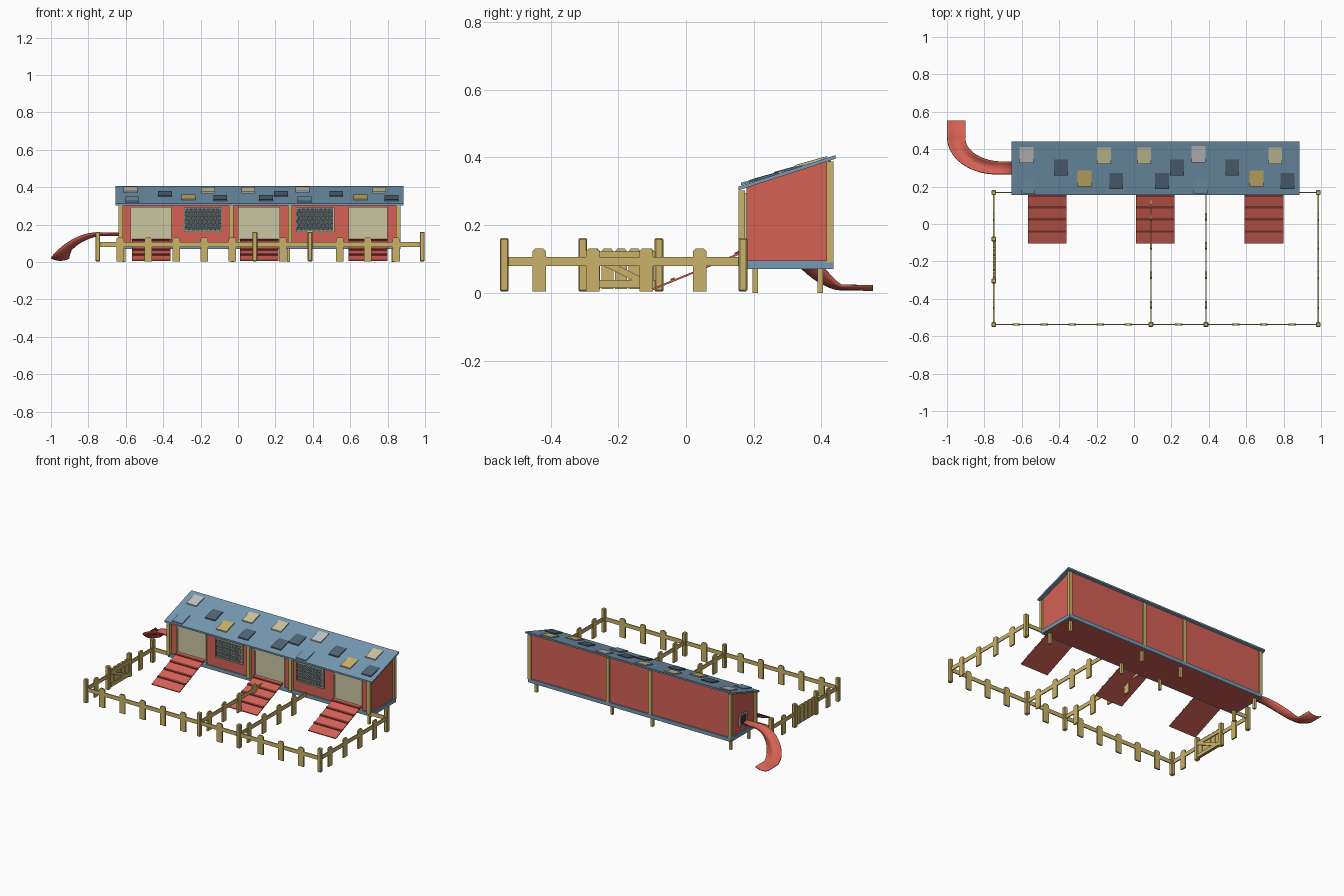
import bpy, bmesh, math
from mathutils import Vector

cube = bpy.data.objects.get("Cube")
if cube:
    bpy.data.objects.remove(cube, do_unlink=True)


def material(name, *rgb):
    m = bpy.data.materials.new(name)
    m.use_nodes = True
    m.diffuse_color = (*rgb, 1)
    m.node_tree.nodes["Principled BSDF"].inputs["Base Color"].default_value = (*rgb, 1)
    return m


red = material("barn red", 0.66, 0.12, 0.09)
dark_red = material("dark red", 0.25, 0.045, 0.035)
tan = material("tan wood", 0.60, 0.45, 0.14)
blue = material("blue grey", 0.18, 0.32, 0.45)
slate = material("dark slate", 0.08, 0.13, 0.18)
grey = material("light grey", 0.55, 0.55, 0.55)
cream = material("pale cream", 0.60, 0.57, 0.36)
black = material("dark opening", 0.04, 0.04, 0.04)


def finish(name, bm, mat):
    bmesh.ops.recalc_face_normals(bm, faces=bm.faces)
    me = bpy.data.meshes.new(name)
    bm.to_mesh(me)
    bm.free()
    me.materials.append(mat)
    ob = bpy.data.objects.new(name, me)
    bpy.context.collection.objects.link(ob)
    return ob


def prism(name, pts, a, b, mat, axis="x"):
    """Extrude a (y, z) profile along x, or an (x, z) profile along y."""
    bm = bmesh.new()
    place = (lambda p: (a, *p)) if axis == "x" else (lambda p: (p[0], a, p[1]))
    face = bm.faces.new([bm.verts.new(place(p)) for p in pts])
    ext = bmesh.ops.extrude_face_region(bm, geom=[face])["geom"]
    move = Vector((b - a, 0, 0) if axis == "x" else (0, b - a, 0))
    bmesh.ops.translate(bm, vec=move, verts=[v for v in ext if isinstance(v, bmesh.types.BMVert)])
    return finish(name, bm, mat)


def box(name, x0, x1, y0, y1, z0, z1, mat):
    return prism(name, [(y0, z0), (y1, z0), (y1, z1), (y0, z1)], x0, x1, mat)


def slat(name, y0, z0, y1, z1, t, x0, x1, mat):
    """Board running between two (y, z) points with thickness upward."""
    return prism(name, [(y0, z0), (y1, z1), (y1, z1 + t), (y0, z0 + t)], x0, x1, mat)


def frame(name, u0, u1, z0, z1, w, bounds):
    """Rectangular border; bounds(u0, u1, z0, z1) places each strip."""
    for a, b, c, d in ((u0, u1, z0, z0 + w), (u0, u1, z1 - w, z1),
                       (u0, u0 + w, z0 + w, z1 - w), (u1 - w, u1, z0 + w, z1 - w)):
        bounds(name, a, b, c, d)


# House body, floor and skirting
LEFT, RIGHT, FRONT, BACK = -0.63, 0.86, 0.178, 0.427


def roof_z(y):
    return 0.303 + (y - 0.155) * 0.325


prism("house_walls", [(FRONT, 0.08), (BACK, 0.08), (BACK, roof_z(BACK)), (FRONT, roof_z(FRONT))],
      LEFT, RIGHT, red)
box("floor", LEFT, RIGHT, FRONT, BACK, 0.07, 0.08, red)
for y in (0.17, BACK):
    box("long_skirting", LEFT - 0.008, RIGHT + 0.008, y, y + 0.008, 0.07, 0.095, blue)
for x in (LEFT - 0.008, RIGHT):
    box("end_skirting", x, x + 0.008, FRONT, BACK, 0.07, 0.095, blue)
slat("roof", 0.155, roof_z(0.155), 0.442, roof_z(0.442), 0.011, -0.655, 0.885, blue)

# Upright timbers and feet
for x in (-0.628, -0.035, 0.278, 0.857):
    for y in (0.165, 0.425):
        box("wall_post", x - 0.012, x + 0.012, y - 0.01, y + 0.01, 0.09, roof_z(y - 0.01), tan)
for x in (-0.61, -0.03, 0.27, 0.83):
    for y in (0.205, 0.397):
        box("foot", x - 0.008, x + 0.008, y - 0.008, y + 0.008, 0, 0.07, tan)


def front_strip(name, a, b, c, d):
    box(name, a, b, 0.169, FRONT, c, d, cream)


# Doors, each with a ramp and cleats
for x0, x1 in ((-0.575, -0.355), (0.0, 0.225), (0.59, 0.80)):
    box("door_panel", x0, x1, 0.174, FRONT, 0.095, 0.295, cream)
    frame("door_frame", x0, x1, 0.095, 0.295, 0.008, front_strip)
    r0 = (x0 + x1) / 2 - 0.103
    slat("ramp", -0.103, 0.006, 0.17, 0.118, 0.006, r0, r0 + 0.206, red)
    for y in (-0.04, 0.026, 0.09, 0.15):
        z = 0.011 + (y + 0.103) * 0.41
        slat("ramp_cleat", y - 0.006, z - 0.002, y + 0.006, z + 0.003, 0.006, r0, r0 + 0.206, dark_red)

# Wire mesh windows
for x0, x1 in ((-0.29, -0.085), (0.31, 0.515)):
    z0, z1, r = 0.162, 0.292, 0.0135
    box("window_opening", x0, x1, 0.175, FRONT, z0, z1, slate)
    frame("window_frame", x0, x1, z0, z1, 0.006, front_strip)
    bm = bmesh.new()
    dx, dz = r * math.sqrt(3), r * 1.5
    for row in range(6):
        for col in range(8):
            cx = x0 + 0.016 + (col + 0.5 * (row % 2)) * dx
            cz = z0 + 0.014 + row * dz
            ring = []
            for k in range(6):
                a = math.pi / 6 + k * math.pi / 3
                ring.append(bm.verts.new((cx + r * math.cos(a), 0.173, cz + r * math.sin(a))))
            bm.faces.new(ring)
    bmesh.ops.remove_doubles(bm, verts=bm.verts, dist=0.001)
    mesh = finish("window_mesh", bm, cream)
    wire = mesh.modifiers.new("wire", "WIREFRAME")
    wire.thickness = 0.005

# Loose roof tiles
tiles = {
    grey: ((-0.575, 0.37), (0.345, 0.373)),
    slate: ((-0.39, 0.303), (-0.095, 0.23), (0.15, 0.23), (0.23, 0.303), (0.525, 0.303), (0.82, 0.23)),
    tan: ((-0.265, 0.243), (0.655, 0.243)),
    cream: ((-0.16, 0.365), (0.055, 0.365), (0.755, 0.365)),
    blue: ((-0.565, 0.205), (0.355, 0.205)),
}
for mat, spots in tiles.items():
    for x, y in spots:
        y0, y1 = y - 0.043, y + 0.043
        slat("roof_tile", y0, roof_z(y0) + 0.013, y1, roof_z(y1) + 0.009, 0.007, x - 0.037, x + 0.037, mat)

# Slide hatch in the end wall
box("hatch_opening", LEFT - 0.004, LEFT, 0.262, 0.338, 0.135, 0.21, black)
frame("hatch_frame", 0.262, 0.338, 0.135, 0.21, 0.008,
      lambda n, a, b, c, d: box(n, LEFT - 0.009, LEFT, a, b, c, d, grey))

# Slide: a shallow trough swept along a straight, a quarter turn and a run-out
path = [(Vector((-0.63, 0.30, 0.14)), Vector((-1, 0, 0)), 0)]
STEPS = 16
for i in range(STEPS + 1):
    t = i / STEPS
    a = t * math.pi / 2
    drop = t * t * (3 - 2 * t)
    centre = Vector((-0.72 - 0.23 * math.sin(a), 0.46 - 0.16 * math.cos(a), 0.14 - 0.133 * drop))
    path.append((centre, Vector((-0.23 * math.cos(a), 0.16 * math.sin(a), 0)).normalized(), t))
path.append((Vector((-0.95, 0.553, 0.006)), Vector((0, 1, 0)), 1))
bm = bmesh.new()
rows = []
for centre, along, t in path:
    side = Vector((along.y, -along.x, 0))
    half = 0.035 + 0.015 * t
    rim = 0.013 + 0.02 * math.sin(math.pi * t)
    rows.append([bm.verts.new(centre + side * half * s + Vector((0, 0, rim * s * s)))
                 for s in (-1, -0.75, -0.4, 0, 0.4, 0.75, 1)])
for p, q in zip(rows, rows[1:]):
    for j in range(len(p) - 1):
        bm.faces.new((p[j], p[j + 1], q[j + 1], q[j]))
slide = finish("slide", bm, red)
slide.modifiers.new("thickness", "SOLIDIFY").thickness = 0.005
bpy.context.view_layer.objects.active = slide
slide.select_set(True)
bpy.ops.object.shade_smooth_by_angle()
slide.select_set(False)


# Fence parts
def picket(x, y, axis, width=0.04, base=0.004):
    u, v = (x, y) if axis == "x" else (y, x)
    w = width / 2
    pts = [(u - w, base), (u + w, base), (u + w, 0.123), (u + w * 0.6, 0.131),
           (u - w * 0.6, 0.131), (u - w, 0.123)]
    prism("picket", pts, v - 0.005, v + 0.005, tan, "y" if axis == "x" else "x")


def post(x, y):
    ob = box("fence_post", x - 0.013, x + 0.013, y - 0.013, y + 0.013, 0.004, 0.162, tan)
    ob.modifiers.new("soft_edges", "BEVEL").width = 0.004


def rail(x0, x1, y0, y1, z0=0.08, z1=0.106):
    box("fence_rail", x0 - 0.003, x1 + 0.003, y0 - 0.003, y1 + 0.003, z0, z1, tan)


WEST, EAST, NEAR, FAR = -0.75, 0.985, -0.537, 0.168
GATE = (-0.305, -0.08)

# Front run and short returns to the house
rail(WEST, EAST, NEAR, NEAR)
rail(WEST, LEFT, FAR, FAR)
rail(RIGHT, EAST, FAR, FAR)
for x in (-0.63, -0.48, -0.33, -0.18, -0.03, 0.24, 0.545, 0.695, 0.845):
    picket(x, NEAR, "x")

# Side runs and dividers
for x in (WEST, 0.09, 0.385, EAST):
    post(x, NEAR)
    if x in (WEST, EAST):
        post(x, FAR)
    for y in (-0.433, -0.275, -0.117, 0.04):
        if x != WEST or not GATE[0] < y < GATE[1]:
            picket(x, y, "y")
    if x == WEST:
        rail(x, x, NEAR, GATE[0])
        rail(x, x, GATE[1], FAR)
    else:
        rail(x, x, NEAR, FAR)

# Gate
for y in GATE:
    post(WEST, y)
for i in range(5):
    picket(WEST, -0.272 + i * 0.04, "y", 0.036, 0.012)
for z in (0.014, 0.098):
    rail(WEST + 0.007, WEST + 0.009, GATE[0] + 0.015, GATE[1] - 0.015, z, z + 0.024)
slat("gate_brace", -0.285, 0.1, -0.11, 0.014, 0.022, WEST + 0.004, WEST + 0.012, tan)
